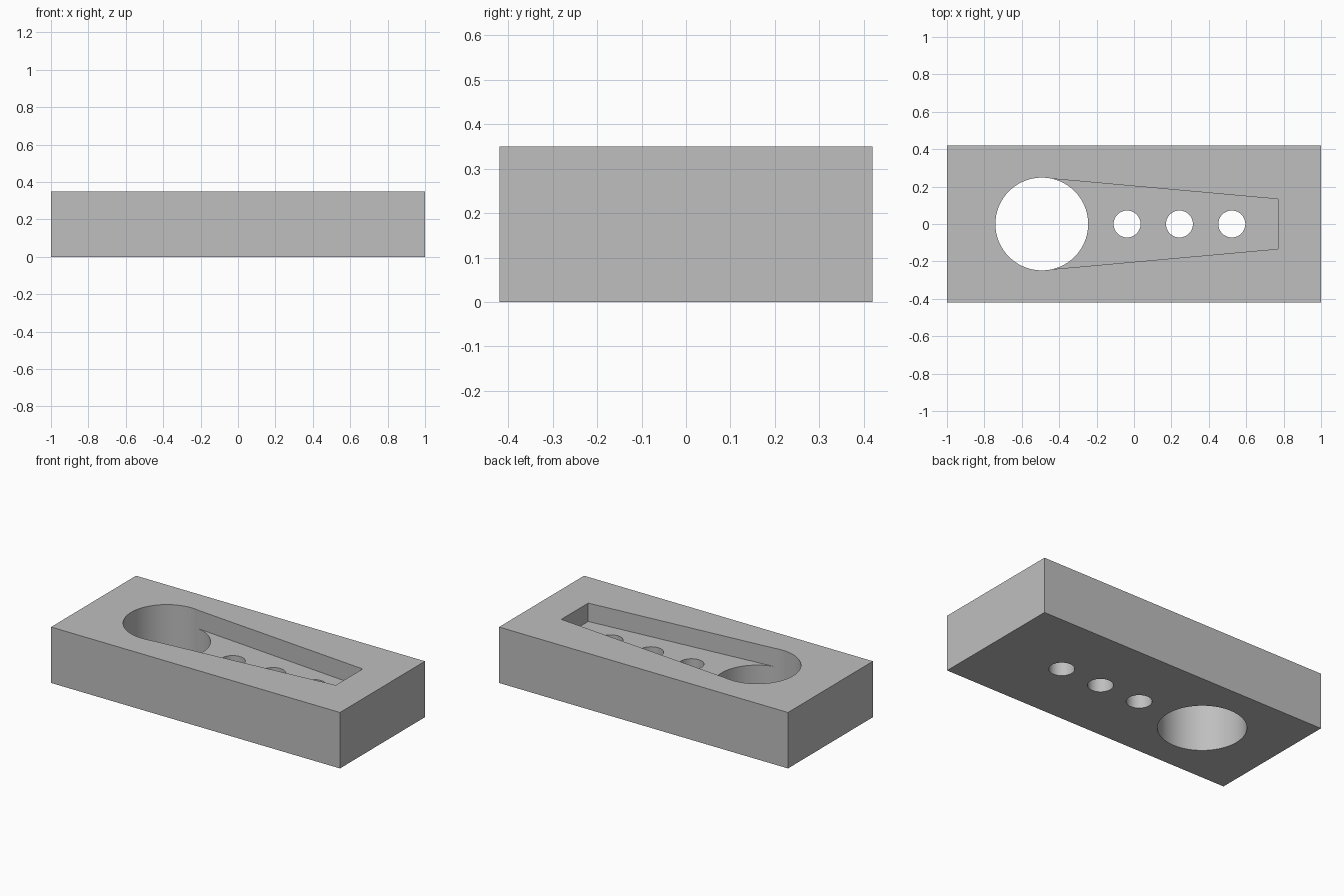
import bpy, bmesh, math

cube = bpy.data.objects.get("Cube")
if cube:
    bpy.data.objects.remove(cube, do_unlink=True)

LENGTH, WIDTH, HEIGHT = 2.0, 0.84, 0.35
POCKET_DEPTH = 0.115
BORE_X, BORE_R = -0.493, 0.248
HOLE_R = 0.072

grey = bpy.data.materials.new("plain grey")
grey.use_nodes = True
grey.diffuse_color = (0.52, 0.52, 0.52, 1)
grey.node_tree.nodes["Principled BSDF"].inputs["Base Color"].default_value = grey.diffuse_color


def prism(name, outline, bottom, top):
    """Extrude a flat outline between two heights."""
    bm = bmesh.new()
    face = bm.faces.new([bm.verts.new((x, y, bottom)) for x, y in outline])
    lifted = bmesh.ops.extrude_face_region(bm, geom=[face])["geom"]
    verts = [v for v in lifted if isinstance(v, bmesh.types.BMVert)]
    bmesh.ops.translate(bm, vec=(0, 0, top - bottom), verts=verts)
    bmesh.ops.recalc_face_normals(bm, faces=bm.faces)
    mesh = bpy.data.meshes.new(name)
    bm.to_mesh(mesh)
    bm.free()
    mesh.materials.append(grey)
    obj = bpy.data.objects.new(name, mesh)
    bpy.context.collection.objects.link(obj)
    return obj


def circle(x, radius, sides):
    steps = [math.tau * i / sides for i in range(sides)]
    return [(x + radius * math.cos(a), radius * math.sin(a)) for a in steps]


def cut(target, cutter):
    """Subtract the cutter, then discard it."""
    bpy.ops.object.select_all(action="DESELECT")
    target.select_set(True)
    bpy.context.view_layer.objects.active = target
    mod = target.modifiers.new("cut", "BOOLEAN")
    mod.operation = "DIFFERENCE"
    mod.solver = "EXACT"
    mod.object = cutter
    bpy.ops.object.modifier_apply(modifier=mod.name)
    bpy.data.objects.remove(cutter, do_unlink=True)


# Solid block
x, y = LENGTH / 2, WIDTH / 2
block = prism("block", [(-x, -y), (x, -y), (x, y), (-x, y)], 0, HEIGHT)

# Large bore through the block
cut(block, prism("bore_cutter", circle(BORE_X, BORE_R, 96), -0.1, HEIGHT + 0.1))

# Shallow tapered pocket running out of the bore
taper = [(-0.45, -0.243), (0.77, -0.133), (0.77, 0.133), (-0.45, 0.243)]
cut(block, prism("pocket_cutter", taper, HEIGHT - POCKET_DEPTH, HEIGHT + 0.1))

# Row of small through holes in the pocket floor
for i in range(3):
    cut(block, prism("hole_cutter", circle(-0.037 + 0.28 * i, HOLE_R, 64), -0.1, HEIGHT + 0.1))

# Smooth bore walls, crisp edges
bpy.ops.object.shade_smooth_by_angle(angle=math.radians(30))
